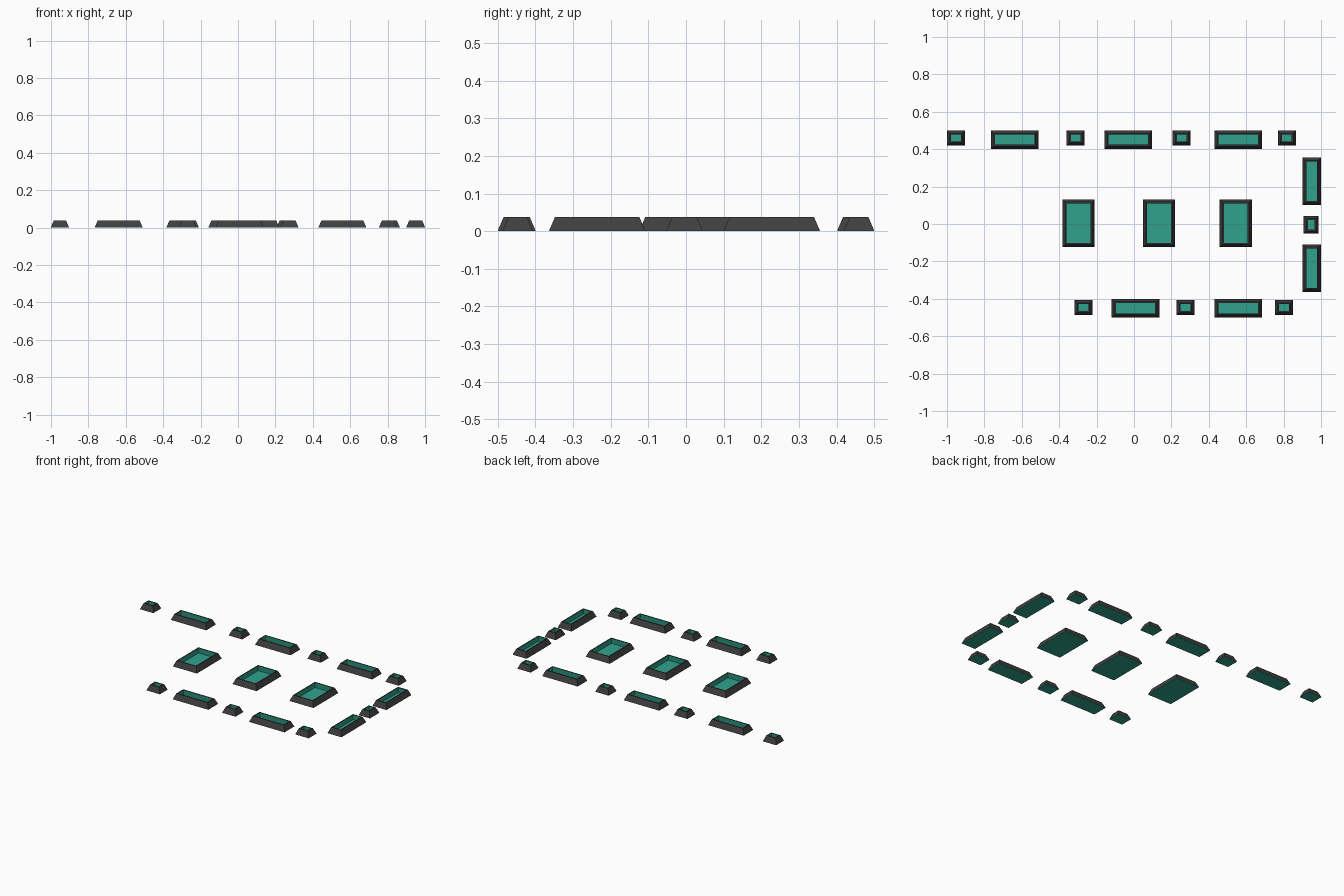
import bpy, bmesh

if "Cube" in bpy.data.objects:
    bpy.data.objects.remove(bpy.data.objects["Cube"])

HEIGHT = 0.037
green = bpy.data.materials.new("teal_pane")
green.diffuse_color = (0.03, 0.36, 0.27, 1)
green.use_nodes = True
green.node_tree.nodes["Principled BSDF"].inputs["Base Color"].default_value = green.diffuse_color
dark = bpy.data.materials.new("dark_frame")
dark.diffuse_color = (0.05, 0.05, 0.05, 1)
dark.use_nodes = True
dark.node_tree.nodes["Principled BSDF"].inputs["Base Color"].default_value = dark.diffuse_color


def lofted(name, cx, cy, w, d, levels, mat, cap_ends=False, smooth=False):
    """Skin a stack of rectangles given as (inset, z)."""
    bm = bmesh.new()
    rings = []
    for inset, z in levels:
        hx, hy = w / 2 - inset, d / 2 - inset
        rings.append([bm.verts.new((cx + sx * hx, cy + sy * hy, z))
                      for sx, sy in ((-1, -1), (1, -1), (1, 1), (-1, 1))])
    for a, b in zip(rings, rings[1:]):
        for i in range(4):
            j = (i + 1) % 4
            bm.faces.new((a[i], a[j], b[j], b[i]))
    if cap_ends:
        bm.faces.new(rings[0][::-1])
        bm.faces.new(rings[-1])
    for f in bm.faces:
        f.smooth = smooth
    mesh = bpy.data.meshes.new(name)
    bm.to_mesh(mesh)
    bm.free()
    mesh.materials.append(mat)
    ob = bpy.data.objects.new(name, mesh)
    bpy.context.collection.objects.link(ob)


def window(name, cx, cy, w, d):
    # Sloped outer frame with a narrow flat rim
    lofted(name + "_frame", cx, cy, w, d,
           [(0, 0.002), (0.015, HEIGHT), (0.022, HEIGHT)], dark)
    # Thin pane across the whole foot of the frame
    lofted(name + "_pane", cx, cy, w, d, [(0, 0), (0, 0.002)], green, cap_ends=True)
    # Recess walls going down to the pane
    lofted(name + "_recess", cx, cy, w, d,
           [(0.022, HEIGHT), (0.018, 0.002)], green)


# Small windows along both long sides
for x in (-0.952, -0.312, 0.255, 0.817):
    window("back_small_window", x, 0.46, 0.096, 0.08)
for x in (-0.27, 0.275, 0.802):
    window("front_small_window", x, -0.447, 0.096, 0.08)

# Wide windows along both long sides
for x in (-0.638, -0.03, 0.558):
    window("back_wide_window", x, 0.451, 0.255, 0.098)
for x in (0.008, 0.558):
    window("front_wide_window", x, -0.45, 0.255, 0.1)

# Right end windows
for y in (0.228, -0.236):
    window("end_wide_window", 0.95, y, 0.1, 0.255)
window("end_small_window", 0.947, -0.004, 0.08, 0.096)

# Large central skylights
for x in (-0.296, 0.134, 0.544):
    window("skylight", x, 0.004, 0.172, 0.255)
